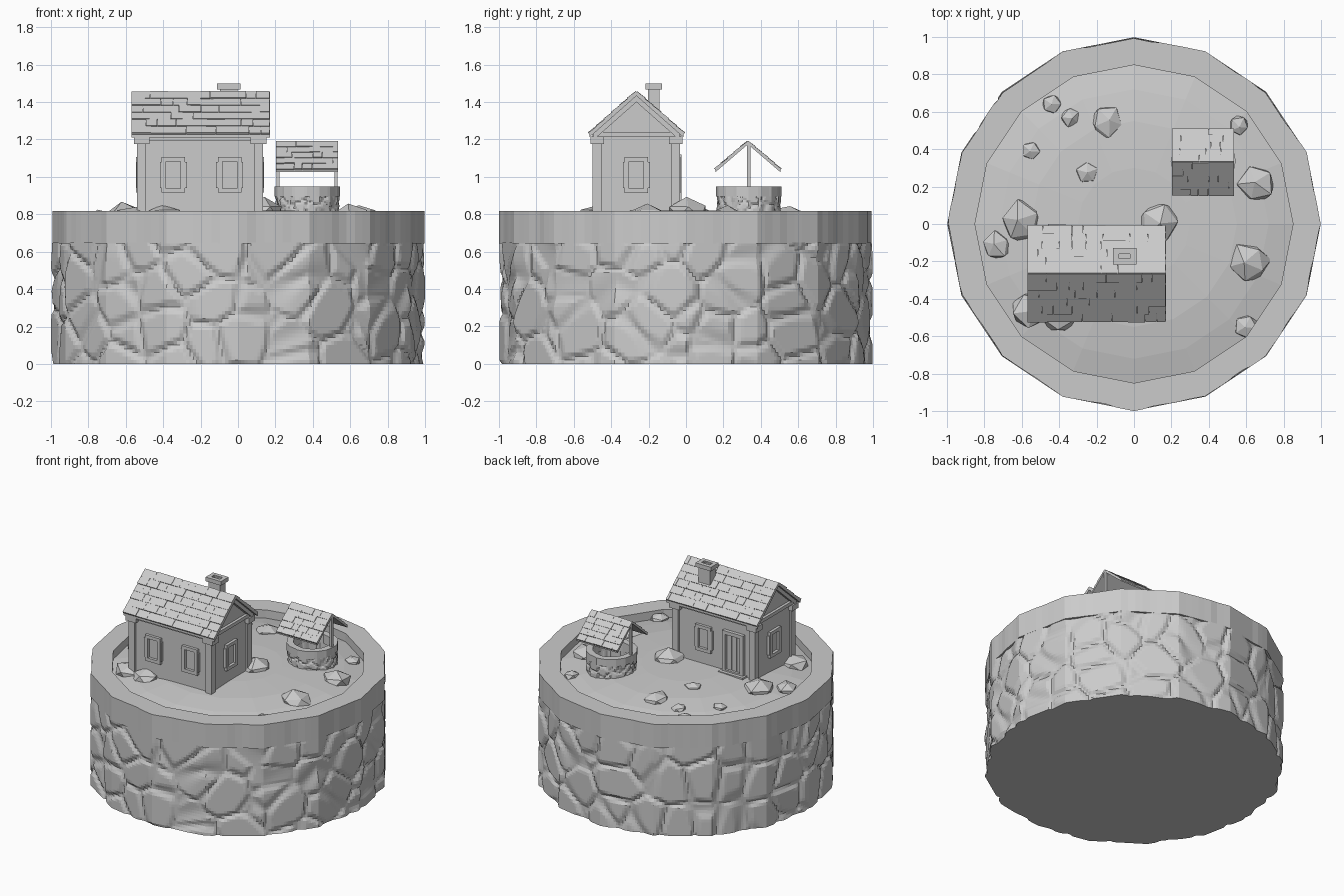
import bpy, bmesh, random
from math import pi, cos, sin, radians, floor, hypot
from mathutils import Matrix, Vector, noise

if "Cube" in bpy.data.objects:
    bpy.data.objects.remove(bpy.data.objects["Cube"])

random.seed(4)
T = Matrix.Translation


def finish(name, bm):
    bmesh.ops.recalc_face_normals(bm, faces=bm.faces)
    me = bpy.data.meshes.new(name)
    bm.to_mesh(me)
    bm.free()
    ob = bpy.data.objects.new(name, me)
    bpy.context.collection.objects.link(ob)
    return ob


def box(bm, lo, hi, m=Matrix()):
    lo, hi = Vector(lo), Vector(hi)
    size = Matrix.Diagonal((*(hi - lo), 1))
    bmesh.ops.create_cube(bm, size=1, matrix=m @ T((lo + hi) / 2) @ size)


def frame(bm, m, w, h, bar, d):
    """Rectangular frame in the local XY plane, thickness d along local z."""
    for s in (-1, 1):
        x, y = s * (w - bar) / 2, s * (h - bar) / 2
        box(bm, (x - bar / 2, -h / 2, -d / 2), (x + bar / 2, h / 2, d / 2), m)
        box(bm, (-w / 2, y - bar / 2, -d / 2), (w / 2, y + bar / 2, d / 2), m)


def prism(name, pts, x0, x1):
    """Extrude a yz outline along x."""
    bm = bmesh.new()
    f = bm.faces.new([bm.verts.new((x0, y, z)) for y, z in pts])
    r = bmesh.ops.extrude_face_region(bm, geom=[f])
    bmesh.ops.translate(bm, vec=(x1 - x0, 0, 0),
                        verts=[v for v in r['geom'] if isinstance(v, bmesh.types.BMVert)])
    return finish(name, bm)


def chevron(yc, zr, half, drop, t):
    return [(yc - half, zr - drop), (yc, zr), (yc + half, zr - drop),
            (yc + half, zr - drop - t), (yc, zr - t), (yc - half, zr - drop - t)]


def ring(name, centre, sides, sub, profile, relief):
    """Faceted lathe; relief(p, i) gives the inward depth at a surface point."""
    bm = bmesh.new()
    rows = []
    n = sides * sub
    for i, (r, z) in enumerate(profile):
        row = []
        for k in range(n):
            a, f = divmod(k, sub)
            p0 = Vector((cos(2 * pi * a / sides), sin(2 * pi * a / sides), 0))
            p1 = Vector((cos(2 * pi * (a + 1) / sides), sin(2 * pi * (a + 1) / sides), 0))
            p = p0.lerp(p1, f / sub) * r
            p.z = z
            d = relief(p, k / n)
            p.x *= 1 - d
            p.y *= 1 - d
            row.append(bm.verts.new(p + Vector(centre)))
        rows.append(row)
    for a, b in zip(rows, rows[1:]):
        for k in range(n):
            bm.faces.new((a[k], a[(k + 1) % n], b[(k + 1) % n], b[k]))
    return bm, rows


def stones(scale, depth):
    def relief(p, u):
        d = noise.voronoi(p * scale)[0]
        edge = min(1, (d[1] - d[0]) / 0.22)
        return depth * (1 - edge * edge * (3 - 2 * edge))
    return relief


def blocks(count, depth):
    jitter = [random.uniform(0, depth) for _ in range(count)]

    def relief(p, u):
        return jitter[int(floor(u * count + 1e-6)) % count]
    return relief


# Round stone base
bm, rows = ring("base", (0, 0, 0), 16, 22, [(0.998, 0.65 * i / 32) for i in range(33)],
                stones(4.2, 0.018))
bm.faces.new(rows[0])
finish("stone_base", bm)

# Rim of cut blocks
bm, rows = ring("rim", (0, 0, 0), 16, 8,
                [(0.85, 0.645), (1.0, 0.645), (1.0, 0.70), (1.0, 0.76), (1.0, 0.818), (0.85, 0.818),
                 (0.85, 0.70)], lambda p, u, b=blocks(64, 0.009): b(p, u) if hypot(p.x, p.y) > 0.9 else 0)
finish("rim_blocks", bm)

# Gently domed ground
bm, rows = ring("ground", (0, 0, 0), 16, 1,
                [(0.86, 0.755), (0.72, 0.785), (0.55, 0.808), (0.3, 0.82)], lambda p, u: 0)
bm.faces.new(rows[-1])
finish("ground", bm)

# House walls
YC = -0.265
prism("house_walls", [(-0.48, 0.78), (-0.05, 0.78), (-0.05, 1.23), (YC, 1.425), (-0.48, 1.23)],
      -0.525, 0.12)

# Corner posts with caps, and wall-top beams
bm = bmesh.new()
for x in (-0.515, 0.11):
    for y in (-0.475, -0.055):
        box(bm, (x - 0.024, y - 0.024, 0.78), (x + 0.024, y + 0.024, 1.2))
        box(bm, (x - 0.042, y - 0.036, 1.175), (x + 0.042, y + 0.036, 1.215))
for y in (-0.48, -0.05):
    box(bm, (-0.54, y - 0.018, 1.195), (0.135, y + 0.018, 1.235))
for x in (-0.525, 0.12):
    box(bm, (x - 0.02, -0.5, 1.215), (x + 0.02, -0.03, 1.24))
finish("timber_posts", bm)

# Window frames: front pair, back one, one in each gable end
upright = Matrix.Rotation(radians(90), 4, 'X')
turn = Matrix.Rotation(radians(90), 4, 'Z')
places = [T((-0.345, -0.485, 1.01)), T((-0.045, -0.485, 1.01)), T((-0.115, -0.045, 1.01)),
          T((0.125, YC, 1.01)) @ turn, T((-0.53, YC, 1.01)) @ turn]
bm = bmesh.new()
for m in places:
    frame(bm, m @ upright, 0.125, 0.19, 0.024, 0.03)
    for s in (-1, 1):
        box(bm, (s * 0.06 - 0.012, -0.012, -0.07), (s * 0.06 + 0.012, 0.012, 0.07), m)
finish("window_frames", bm)

# Door with frame
bm = bmesh.new()
frame(bm, T((-0.36, -0.045, 0.965)) @ upright, 0.17, 0.31, 0.026, 0.04)
for i in range(3):
    x = -0.42 + i * 0.04
    box(bm, (x, -0.06, 0.81), (x + 0.037, -0.042, 1.1))
box(bm, (-0.46, -0.06, 0.79), (-0.26, 0.0, 0.825))
finish("door", bm)


def tiled_roof(name, yc, zr, half, drop, x0, x1, rows, cols, t):
    """Chevron slab covered by staggered rows of tiles."""
    prism(name, chevron(yc, zr - 0.01, half, drop, t), x0, x1)
    bm = bmesh.new()
    L = hypot(half, drop)
    w = (x1 - x0) / cols
    for s in (-1, 1):
        d = Vector((0, s * half / L, -drop / L))
        nrm = Vector((0, s * drop / L, half / L))
        m = Matrix((Vector((1, 0, 0)), d, nrm)).transposed().to_4x4()
        m = T((0, yc, zr - 0.01)) @ m
        for r in range(rows):
            a = x0
            while a < x1 - 0.001:
                b = min(x1, a + w * random.uniform(0.6, 1.3))
                if x1 - b < 0.015:
                    b = x1
                tilt = T((0, r * L / rows, 0)) @ Matrix.Rotation(radians(4), 4, 'X')
                box(bm, (a, 0, -0.008), (b - 0.001, L / rows + 0.002, random.uniform(0.003, 0.007)),
                    m @ tilt)
                a = b
    finish(name + "_tiles", bm)


# House roof and gable trim
tiled_roof("house_roof", YC, 1.463, 0.252, 0.222, -0.57, 0.17, 6, 9, 0.02)
for n, x in (("left", -0.55), ("right", 0.12)):
    prism("gable_trim_" + n, chevron(YC, 1.445, 0.23, 0.203, 0.045), x, x + 0.03)

# Chimney
bm = bmesh.new()
frame(bm, T((-0.05, -0.172, 1.40)), 0.095, 0.062, 0.018, 0.18)
frame(bm, T((-0.05, -0.172, 1.483)), 0.125, 0.088, 0.028, 0.03)
box(bm, (-0.09, -0.195, 1.3), (-0.01, -0.15, 1.45))
finish("chimney", bm)

# Well: stone ring, coping, posts, roof
WX, WY = 0.37, 0.335
bm, rows = ring("well", (WX, WY, 0), 16, 6,
                [(0.172, 0.76 + 0.14 * i / 12) for i in range(13)] + [(0.135, 0.9), (0.135, 0.78)],
                stones(14, 0.05))
bm.faces.new(rows[-1])
finish("well_wall", bm)
bm, rows = ring("coping", (WX, WY, 0), 16, 4,
                [(0.135, 0.895), (0.177, 0.895), (0.177, 0.948), (0.13, 0.948), (0.13, 0.88)],
                blocks(16, 0.03))
finish("well_coping", bm)
bm = bmesh.new()
for s in (-1, 1):
    x = WX + s * 0.155
    box(bm, (x - 0.008, WY - 0.01, 0.9), (x + 0.008, WY + 0.01, 1.18))
finish("well_posts", bm)
tiled_roof("well_roof", WY - 0.004, 1.197, 0.173, 0.148, 0.202, 0.535, 5, 5, 0.013)

# Scattered low-poly rocks: x, y, radius
for i, (x, y, r) in enumerate([
        (-0.44, 0.64, 0.05), (-0.34, 0.57, 0.055), (-0.145, 0.545, 0.09), (-0.55, 0.39, 0.05),
        (-0.25, 0.275, 0.06), (-0.6, 0.01, 0.115), (-0.735, -0.115, 0.078), (0.135, 0.01, 0.115),
        (0.655, 0.21, 0.1), (0.56, 0.525, 0.055), (0.615, -0.21, 0.11), (0.6, -0.55, 0.068),
        (-0.56, -0.46, 0.1), (-0.4, -0.49, 0.1)]):
    bm = bmesh.new()
    bmesh.ops.create_icosphere(bm, subdivisions=1, radius=r * 1.03)
    for v in bm.verts:
        v.co *= random.uniform(0.9, 1.12)
    q = hypot(x, y)
    z = 0.815 - 0.07 * q * q
    bm.transform(T((x, y, z)) @ Matrix.Diagonal((1, 1, 0.6, 1))
                 @ Matrix.Rotation(random.uniform(0, 6.28), 4, 'Z')
                 @ Matrix.Rotation(random.uniform(-0.25, 0.25), 4, 'X'))
    finish("rock_%d" % (i + 1), bm)
